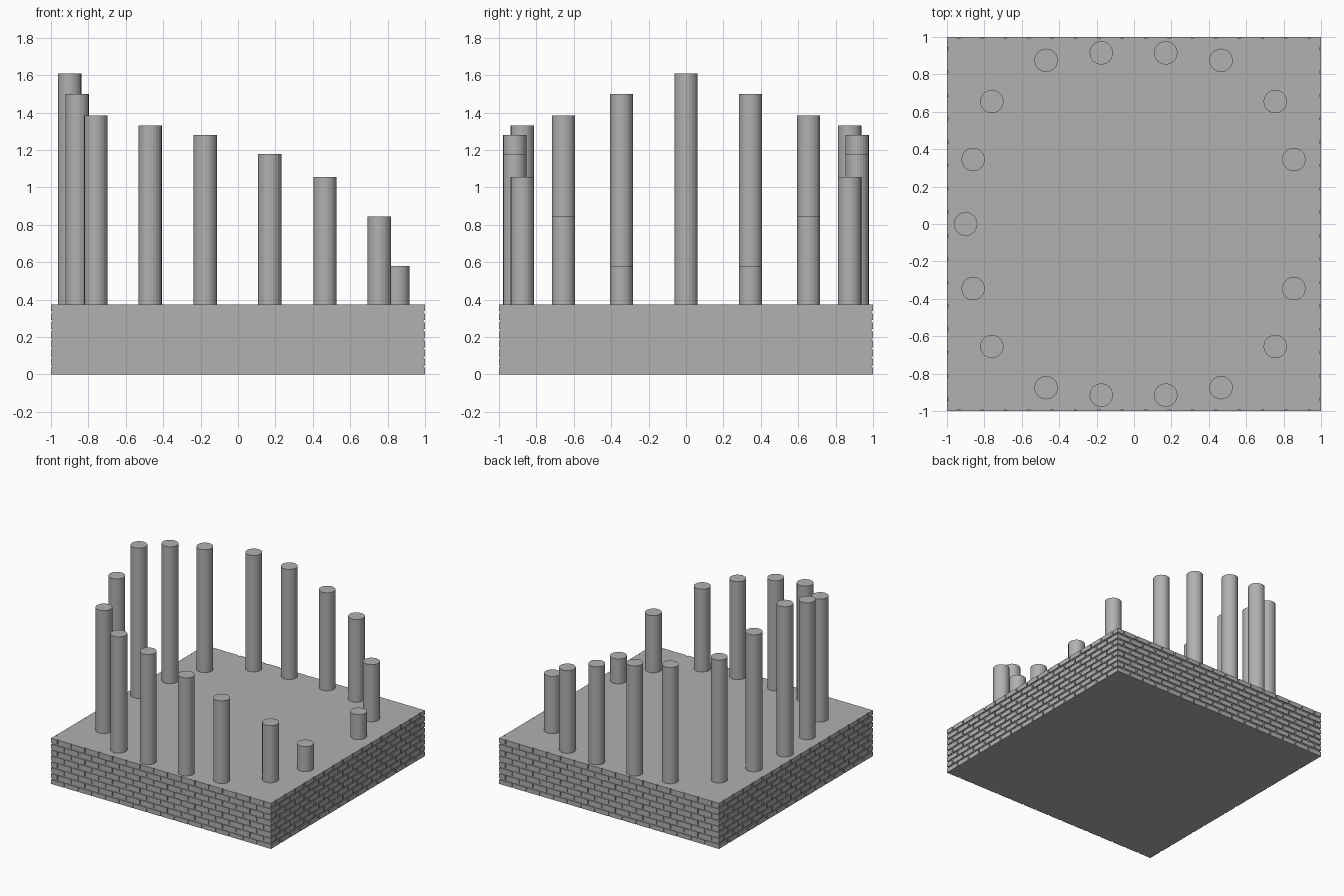
import bpy, bmesh
from math import pi
from mathutils import Matrix, Vector

if "Cube" in bpy.data.objects:
    bpy.data.objects.remove(bpy.data.objects["Cube"], do_unlink=True)

GREY = 0.44
stone = bpy.data.materials.new("grey stone")
stone.use_nodes = True
stone.diffuse_color = (GREY, GREY, GREY, 1)
stone.node_tree.nodes["Principled BSDF"].inputs["Base Color"].default_value = (GREY, GREY, GREY, 1)


def finish(name, bm):
    mesh = bpy.data.meshes.new(name)
    bm.to_mesh(mesh)
    bm.free()
    mesh.materials.append(stone)
    obj = bpy.data.objects.new(name, mesh)
    bpy.context.collection.objects.link(obj)
    return obj


def add_box(bm, low, high):
    low, high = Vector(low), Vector(high)
    matrix = Matrix.Translation((low + high) / 2) @ Matrix.Diagonal((*(high - low), 1))
    return bmesh.ops.create_cube(bm, size=1, matrix=matrix)["verts"]


# Base block, set back behind the brick facing
HEIGHT = 0.375
INNER = 0.992
bm = bmesh.new()
add_box(bm, (-INNER, -INNER, 0), (INNER, INNER, HEIGHT))
finish("base_block", bm)

# Brick facing: staggered courses with recessed joints on all four sides
ROWS, LENGTH, GAP = 8, 0.125, 0.012
course = (HEIGHT + GAP) / ROWS
for side, name in enumerate(("front", "left", "back", "right")):
    bm = bmesh.new()
    for row in range(ROWS):
        z = row * course
        start = -1 - (row % 2) * LENGTH / 2
        while start < 1:
            x0 = max(start + GAP / 2, -1) if start > -1 else -1
            x1 = start + LENGTH - GAP / 2
            x1 = 1 if x1 > 1 - GAP else x1
            add_box(bm, (x0, -1, z), (x1, -INNER, z + course - GAP))
            start += LENGTH
    bmesh.ops.rotate(bm, verts=bm.verts, cent=(0, 0, 0), matrix=Matrix.Rotation(side * pi / 2, 3, "Z"))
    finish(name + "_brick_facing", bm)

# Ring of columns, mirrored front to back and stepping down from right to left
RADIUS = 0.0625
columns = [(-0.9, 0, 1.61), (-0.86, 0.345, 1.5), (-0.76, 0.655, 1.385),
           (-0.47, 0.875, 1.33), (-0.175, 0.915, 1.28), (0.17, 0.915, 1.18),
           (0.465, 0.875, 1.055), (0.755, 0.655, 0.845), (0.855, 0.345, 0.58)]
for number, (x, y, top) in enumerate(columns, 1):
    for sign, name in ((-1, "front"), (1, "back")):
        if y == 0 and sign > 0:
            continue
        bm = bmesh.new()
        bmesh.ops.create_cone(bm, cap_ends=True, segments=24, radius1=RADIUS, radius2=RADIUS,
                              depth=top - HEIGHT,
                              matrix=Matrix.Translation((x, sign * y, (top + HEIGHT) / 2)))
        finish(f"{name}_column_{number}", bm)
